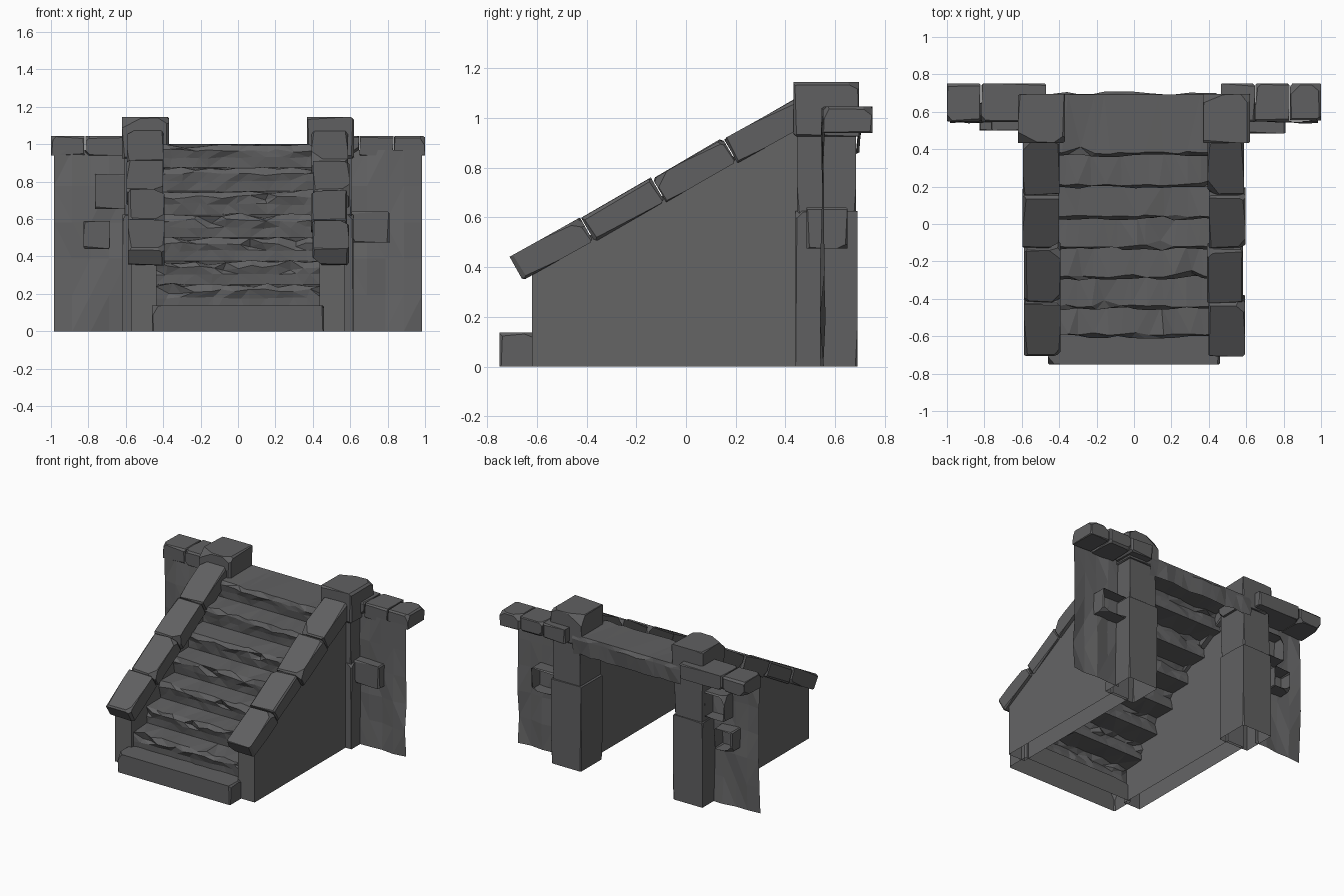
import bpy, bmesh, math, random
from mathutils import Vector, Matrix

if "Cube" in bpy.data.objects:
    bpy.data.objects.remove(bpy.data.objects["Cube"])

random.seed(7)


def material(name, c):
    m = bpy.data.materials.new(name)
    m.diffuse_color = (*c, 1)
    m.use_nodes = True
    m.node_tree.nodes["Principled BSDF"].inputs["Base Color"].default_value = m.diffuse_color
    return m


STONE = material("dark grey stone", (0.118, 0.118, 0.121))
WALL = material("grey wall", (0.128, 0.128, 0.131))


def finish(bm, name, mat, recalc=True):
    if recalc:
        bmesh.ops.recalc_face_normals(bm, faces=bm.faces)
    me = bpy.data.meshes.new(name)
    bm.to_mesh(me)
    bm.free()
    me.materials.append(mat)
    ob = bpy.data.objects.new(name, me)
    bpy.context.collection.objects.link(ob)
    return ob


def chip(bm, n, half, depth):
    """Slice an edge or corner off a convex block."""
    n = Vector(n).normalized()
    dist = sum(abs(n[k]) * half[k] for k in range(3)) - depth
    bmesh.ops.bisect_plane(bm, geom=bm.verts[:] + bm.edges[:] + bm.faces[:],
                           plane_co=n * dist, plane_no=n, clear_outer=True)
    bmesh.ops.holes_fill(bm, edges=[e for e in bm.edges if e.is_boundary], sides=0)


def stone(name, lo, hi, rough=0.012, rot=None, flat_base=False, open_dir=None, corners=3):
    """Chipped stone block between two corners, optionally open on one side."""
    lo, hi = Vector(lo), Vector(hi)
    half = (hi - lo) / 2
    bm = bmesh.new()
    bmesh.ops.create_cube(bm, size=2, matrix=Matrix.Diagonal((*half, 1)))
    for k in range(3):
        for a in (-1, 1):
            for b in (-1, 1):
                n = [0, 0, 0]
                n[k] = random.uniform(-.08, .08)
                n[(k + 1) % 3] = a * random.uniform(.6, 1)
                n[(k + 2) % 3] = b * random.uniform(.6, 1)
                if not (flat_base and n[2] < -.3):
                    chip(bm, n, half, random.uniform(.3, 1) * rough)
    for _ in range(corners):
        n = [random.choice((-1, 1)) * random.uniform(.35, 1) for _ in range(3)]
        if flat_base:
            n[2] = abs(n[2])
        chip(bm, n, half, rough * random.uniform(1.5, 3))
    if open_dir:
        d = Vector(open_dir)
        bm.normal_update()
        bmesh.ops.recalc_face_normals(bm, faces=bm.faces)
        bmesh.ops.delete(bm, geom=[f for f in bm.faces if f.normal.dot(d) > .95],
                         context='FACES_ONLY')
    mat = Matrix.Translation((lo + hi) / 2)
    if rot:
        mat = mat @ Matrix.Rotation(rot, 4, 'X')
    bm.transform(mat)
    return finish(bm, name, STONE)


DOWN, BACK = (0, 0, -1), (0, 1, 0)

# bottom step, standing in front of the side walls
stone("bottom_step", (-.46, -.75, 0), (.46, -.58, .138), flat_base=True, open_dir=DOWN, corners=4)

# stair surface: an open folded sheet with worn nosings
fronts = [-.60, -.45, -.29, -.13, .03, .20, .37, .68]
profile = [(-.588, .06, 0)]
for i in range(7):
    f, t = fronts[i], .125 * (i + 2)
    profile += [(f + .006, t - .07, 1), (f - .004, t - .028, 2), (f + .012, t, 2),
                (fronts[i + 1] + .012, t, 0)]
profile += [(.70, .975, 1), (.69, .865, 2)]
bm = bmesh.new()
COLS = 13
rows = []
for y, z, kind in profile:
    row = []
    for c in range(COLS):
        x = -.44 + .88 * c / (COLS - 1)
        dx = random.uniform(-.02, .02) if 0 < c < COLS - 1 else 0
        dy = dz = 0
        if kind:
            dy, dz = random.uniform(-.008, .008), random.uniform(-.007, .005)
        if kind == 2:
            dz += random.uniform(-.01, .004)
            if random.random() < .1 and y < .6:      # chipped notch
                dy, dz = .03, -.02
        row.append(bm.verts.new((x + dx, y + dy, min(z + dz, 1.0))))
    rows.append(row)
for a, b in zip(rows, rows[1:]):
    for c in range(COLS - 1):
        bm.faces.new((a[c], a[c + 1], b[c + 1], b[c]))
bmesh.ops.triangulate(bm, faces=bm.faces)
finish(bm, "stairs", STONE, recalc=False)

slope = math.atan2(.63, 1.15)
along = Vector((0, math.cos(slope), math.sin(slope)))
up = Vector((0, -math.sin(slope), math.cos(slope)))

for s, side in ((-1, "left"), (1, "right")):
    def span(a, b):
        return sorted((s * a, s * b))

    # sloping side wall, open underneath
    bm = bmesh.new()
    prof = [(-.62, 0), (-.62, .40), (.46, .99), (.46, 0)]
    inner = [bm.verts.new((s * .435, y, z)) for y, z in prof]
    outer = [bm.verts.new((s * .57, y, z)) for y, z in prof]
    bm.faces.new(inner)
    bm.faces.new(outer[::-1])
    for k in range(3):
        bm.faces.new((inner[k], outer[k], outer[k + 1], inner[k + 1]))
    finish(bm, side + "_side_wall", WALL)

    # handrail stones following the slope
    x0, x1 = span(.395, .59)
    for i in range(4):
        L = .328
        c = Vector((0, -.71, .44)) + along * (L * (i + .5)) - up * .052
        h = Vector((0, L / 2 - .002, .054 + random.uniform(-.002, .003)))
        j = random.uniform(-.006, .006)
        stone(f"{side}_rail_stone_{i}", (x0 + j, c.y - h.y, c.z - h.z),
              (x1 + j, c.y + h.y, c.z + h.z), rough=.013,
              rot=slope + random.uniform(0, .03))

    # gate pillar: lower shaft, upper shaft and cap
    x0, x1 = span(.375, .617)
    stone(side + "_pillar_lower", (x0, .44, 0), (x1, .69, .625), .007,
          flat_base=True, open_dir=DOWN, corners=1)
    x0, x1 = span(.385, .607)
    stone(side + "_pillar_upper", (x0, .447, .615), (x1, .683, .96), .008, corners=1)
    x0, x1 = span(.368, .62)
    stone(side + "_pillar_cap", (x0, .432, .925), (x1, .695, 1.145), .013, corners=4)

    # thin wing wall with an uneven face
    bm = bmesh.new()
    nx, nz = 4, 5
    g = [[bm.verts.new((s * (.59 + .395 * i / nx), .55 + random.uniform(-.012, .012),
                        .97 * k / nz)) for i in range(nx + 1)] for k in range(nz + 1)]
    for k in range(nz):
        for i in range(nx):
            q = (g[k][i], g[k][i + 1], g[k + 1][i + 1], g[k + 1][i])
            bm.faces.new(q if s > 0 else q[::-1])
    bmesh.ops.triangulate(bm, faces=bm.faces)
    finish(bm, side + "_wing_wall", WALL, recalc=False)

    # coping stones on the wing wall
    joints = [.47, .82, 1.0] if s < 0 else [.465, .65, .835, 1.0]
    for i, (a, b) in enumerate(zip(joints, joints[1:])):
        x0, x1 = span(a, b - (.004 if b < 1 else 0))
        stone(f"{side}_coping_{i}", (x0, .545 + .004 * i, .94), (x1, .75, 1.045), .011)

# stones standing out of the wing walls, hollow at the back
for i, (x0, x1, z0, z1, y0) in enumerate([(-.765, -.60, .655, .84, .50),
                                          (-.825, -.685, .44, .59, .50),
                                          (.60, .81, .475, .64, .485)]):
    stone(f"wall_stone_{i}", (x0, y0, z0), (x1, .65, z1), .009, open_dir=BACK, corners=2)
